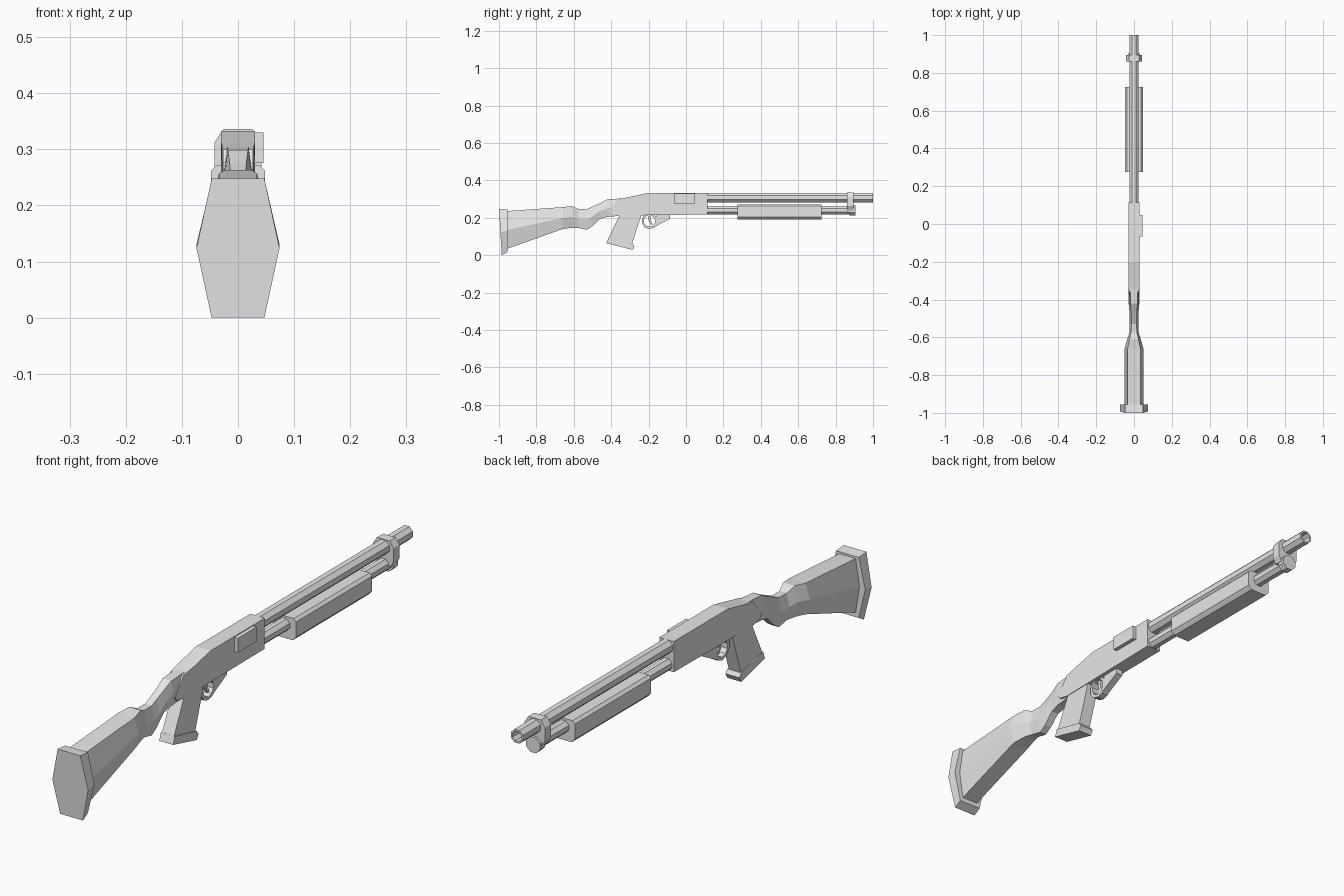
import bpy, bmesh, math
from mathutils import Matrix, Vector

old = bpy.data.objects.get("Cube")
if old:
    bpy.data.objects.remove(old)

grey = bpy.data.materials.new("plain_grey")
grey.use_nodes = True
grey.diffuse_color = (0.8, 0.8, 0.8, 1)
grey.node_tree.nodes["Principled BSDF"].inputs["Base Color"].default_value = (0.8, 0.8, 0.8, 1)


def finish(name, bm):
    bmesh.ops.recalc_face_normals(bm, faces=bm.faces[:])
    mesh = bpy.data.meshes.new(name)
    bm.to_mesh(mesh)
    bm.free()
    mesh.materials.append(grey)
    obj = bpy.data.objects.new(name, mesh)
    bpy.context.collection.objects.link(obj)
    return obj


def loft(name, rings, closed=False):
    """Skin matching rings of points; cap the ends unless closed."""
    bm = bmesh.new()
    loops = [[bm.verts.new(p) for p in ring] for ring in rings]
    n = len(loops[0])
    pairs = list(zip(loops, loops[1:]))
    if closed:
        pairs.append((loops[-1], loops[0]))
    else:
        bm.faces.new(loops[0])
        bm.faces.new(loops[-1])
    for a, b in pairs:
        for i in range(n):
            j = (i + 1) % n
            bm.faces.new((a[i], a[j], b[j], b[i]))
    return finish(name, bm)


def side_plate(name, profile, x0, x1):
    """Extrude a (y, z) outline across the width."""
    return loft(name, [[(x, y, z) for y, z in profile] for x in (x0, x1)])


def along(name, half, y0, y1):
    """Extrude a mirrored (x, z) half section along the length."""
    section = half + [(-x, z) for x, z in reversed(half)]
    return loft(name, [[(x, y, z) for x, z in section] for y in (y0, y1)])


def circle(r, n=8):
    return [(r * math.cos((i + 0.5) * math.tau / n), r * math.sin((i + 0.5) * math.tau / n))
            for i in range(n)]


def rod(name, r, z, y0, y1):
    return loft(name, [[(a, y, z + b) for a, b in circle(r)] for y in (y0, y1)])


# Stock and wrist: six-sided sections of (y, bottom, top, edge half width, middle half width)
sections = [
    (-0.96, 0.033, 0.236, 0.034, 0.050),
    (-0.66, 0.140, 0.257, 0.034, 0.050),
    (-0.61, 0.147, 0.263, 0.024, 0.036),
    (-0.575, 0.146, 0.247, 0.015, 0.025),
    (-0.53, 0.136, 0.247, 0.014, 0.024),
    (-0.50, 0.155, 0.260, 0.014, 0.024),
    (-0.46, 0.195, 0.278, 0.015, 0.025),
    (-0.42, 0.205, 0.299, 0.018, 0.026),
    (-0.30, 0.215, 0.306, 0.020, 0.027),
]
loft("stock", [[(e, y, t), (m, y, (b + t) / 2), (e, y, b),
                (-e, y, b), (-m, y, (b + t) / 2), (-e, y, t)]
               for y, b, t, e, m in sections])

# Butt plate, with a sloping rear face
butt = []
for rear in (True, False):
    top, low = ((-1, 0.248), (-0.985, 0)) if rear else ((-0.955, 0.244), (-0.955, 0.017))
    mid = ((top[0] + low[0]) / 2, (top[1] + low[1]) / 2)
    right = [(0.047, *top), (0.074, *mid), (0.047, *low)]
    butt.append(right + [(-x, y, z) for x, y, z in reversed(right)])
loft("butt_plate", butt)

# Receiver and ejection port cover
receiver = side_plate("receiver", [(-0.41, 0.235), (-0.36, 0.30), (-0.30, 0.312), (-0.205, 0.333),
                                   (0.115, 0.333), (0.115, 0.218), (-0.36, 0.212), (-0.40, 0.22)],
                      -0.03, 0.03)
for v in receiver.data.vertices:
    if v.co.y < -0.32:
        v.co.x *= 0.9
side_plate("ejection_port", [(-0.065, 0.276), (-0.065, 0.33), (0.047, 0.33), (0.047, 0.276)],
           0.02, 0.045)

# Pistol grip with base plate
side_plate("grip", [(-0.35, 0.225), (-0.235, 0.225), (-0.29, 0.058), (-0.415, 0.09)],
           -0.025, 0.025)
side_plate("grip_base", [(-0.415, 0.092), (-0.285, 0.062), (-0.275, 0.048),
                         (-0.285, 0.029), (-0.425, 0.064)], -0.029, 0.029)

# Trigger guard: ring, forward web and trigger
ring = [[(x, -0.195 + a, 0.183 + b) for a, b in circle(r, 10)]
        for x, r in ((-0.014, 0.043), (0.014, 0.043), (0.014, 0.031), (-0.014, 0.031))]
loft("trigger_guard", ring, closed=True)
side_plate("guard_web", [(-0.172, 0.149), (-0.085, 0.195), (-0.085, 0.222), (-0.157, 0.222),
                         (-0.162, 0.185)], -0.014, 0.014)
side_plate("trigger", [(-0.205, 0.22), (-0.185, 0.22), (-0.188, 0.185), (-0.178, 0.165),
                       (-0.188, 0.163), (-0.20, 0.185)], -0.006, 0.006)

# Barrel with a hollow muzzle
loft("barrel", [[(a, y, 0.308 + b) for a, b in circle(r)]
                for y, r in ((0.10, 0.027), (1.0, 0.027), (1.0, 0.02), (0.90, 0.02))])

# Magazine tube, end cap and barrel clamp
rod("magazine_tube", 0.024, 0.241, 0.10, 0.89)
rod("magazine_cap", 0.031, 0.240, 0.875, 0.905)
along("barrel_clamp", [(0.026, 0.336), (0.042, 0.312), (0.042, 0.262), (0.03, 0.24)],
      0.86, 0.895)

# Sliding fore-end
along("fore_end", [(0.038, 0.272), (0.048, 0.262), (0.048, 0.205), (0.034, 0.19)],
      0.275, 0.725)
